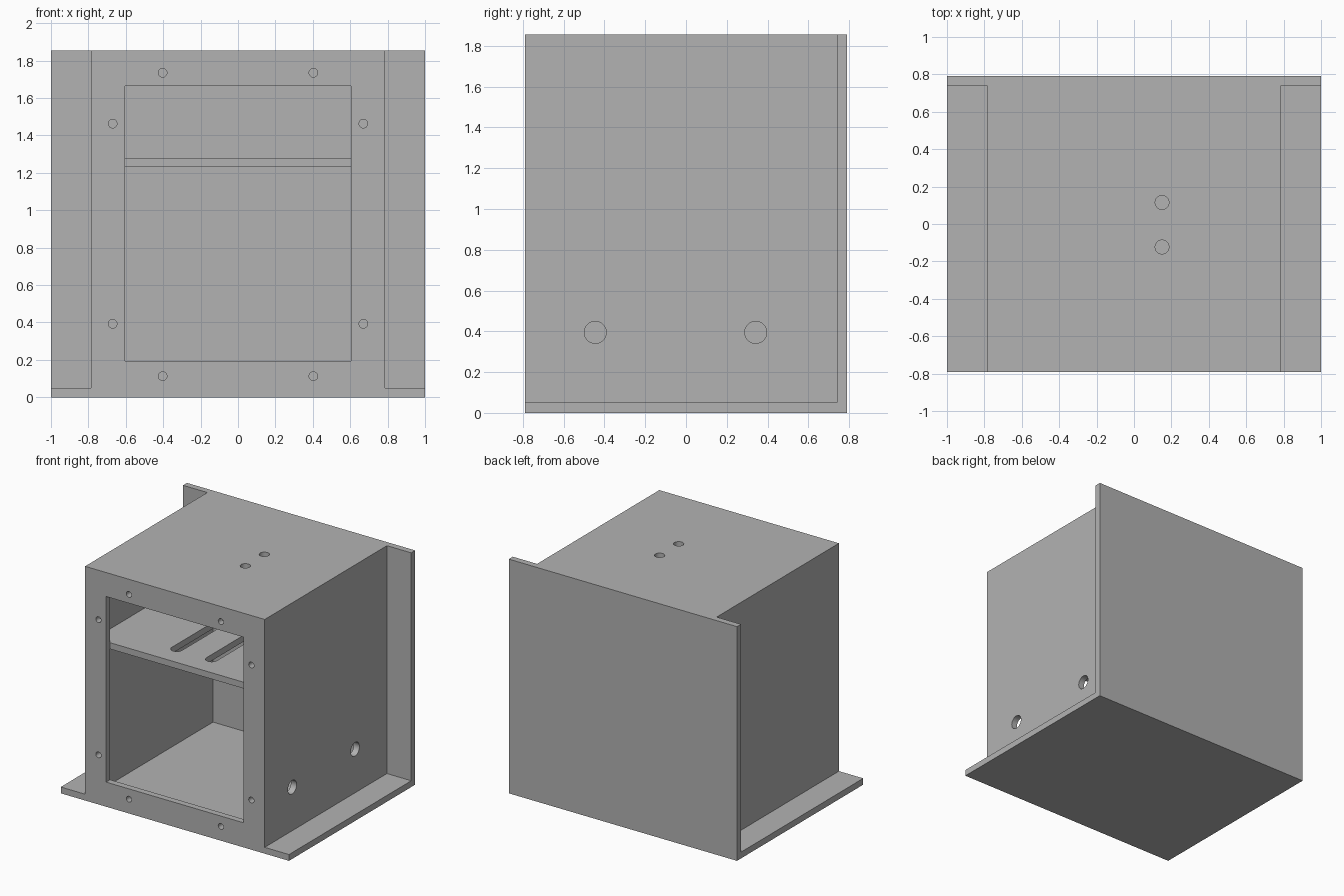
import bpy, math
from mathutils import Vector

cube = bpy.data.objects.get("Cube")
if cube:
    bpy.data.objects.remove(cube, do_unlink=True)

GREY = (0.448, 0.448, 0.448, 1)
grey = bpy.data.materials.new("plain grey")
grey.use_nodes = True
grey.diffuse_color = GREY
grey.node_tree.nodes["Principled BSDF"].inputs["Base Color"].default_value = GREY

T = 0.05                        # panel thickness
W, D, H = 0.787, 0.79, 1.855    # housing half width, half depth, full height
BACK = D - T                    # inner face of the back plate


def box(name, lo, hi):
    lo, hi = Vector(lo), Vector(hi)
    bpy.ops.mesh.primitive_cube_add(size=1, location=(lo + hi) / 2)
    ob = bpy.context.object
    ob.name = name
    ob.scale = hi - lo
    bpy.ops.object.transform_apply(location=True, rotation=False, scale=True)
    ob.data.materials.append(grey)
    return ob


def drill(centre, radius, axis, depth=0.2):
    turn = {"x": (0, math.pi / 2, 0), "y": (math.pi / 2, 0, 0), "z": (0, 0, 0)}[axis]
    bpy.ops.mesh.primitive_cylinder_add(vertices=32, radius=radius, depth=depth,
                                        location=centre, rotation=turn)
    ob = bpy.context.object
    ob.data.materials.append(grey)
    return ob


def cut(target, cutter):
    cutter.hide_render = True
    mod = target.modifiers.new("cut", "BOOLEAN")
    mod.operation = "DIFFERENCE"
    mod.solver = "EXACT"
    mod.object = cutter
    bpy.context.view_layer.objects.active = target
    bpy.ops.object.modifier_apply(modifier=mod.name)
    bpy.data.objects.remove(cutter, do_unlink=True)


def smooth_holes(ob):
    bpy.ops.object.select_all(action="DESELECT")
    ob.select_set(True)
    bpy.context.view_layer.objects.active = ob
    bpy.ops.object.shade_smooth_by_angle(angle=math.radians(30))


# Wide base and back plates forming the flanges
box("base_plate", (-1, -D, 0), (1, D, T))
box("back_plate", (-1, BACK, T), (1, D, H))

# Hollow housing, closed by the base and back plates
housing = box("housing", (-W, -D, T), (W, BACK, H))
cut(housing, box("cavity", (T - W, T - D, 0), (W - T, 1, H - T)))
cut(housing, box("opening", (-0.603, -1, 0.195), (0.603, -0.7, 1.665)))

# Screw holes around the front opening
for side in (-1, 1):
    for x, z in ((0.403, 1.735), (0.67, 1.463), (0.67, 0.393), (0.403, 0.113)):
        cut(housing, drill((side * x, -D, z), 0.023, "y"))

# Cable holes in one side wall and in the roof
for y in (-0.445, 0.342):
    cut(housing, drill((W, y, 0.395), 0.054, "x"))
for y in (-0.123, 0.115):
    cut(housing, drill((0.15, y, H), 0.037, "z"))
smooth_holes(housing)

# Inner shelf with two long round-ended slots
shelf = box("shelf", (T - W, T - D, 1.23), (W - T, BACK, 1.28))
R, NEAR, FAR = 0.045, -0.55, 0.5
for x in (-0.15, 0.155):
    cut(shelf, box("slot", (x - R, NEAR, 1.1), (x + R, FAR, 1.4)))
    for y in (NEAR, FAR):
        cut(shelf, drill((x, y, 1.255), R, "z"))
smooth_holes(shelf)
